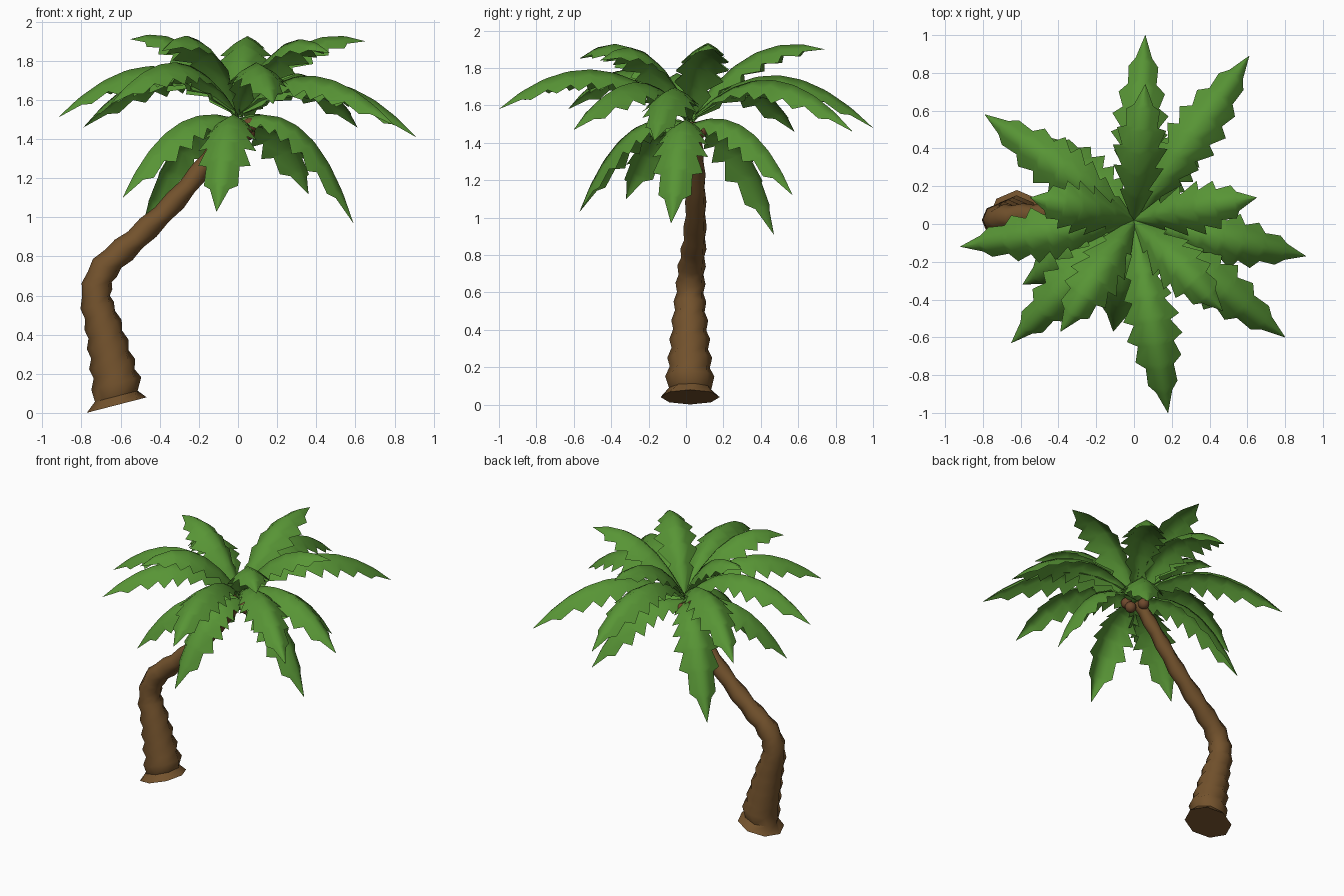
import bpy, bmesh, math
from mathutils import Vector

if "Cube" in bpy.data.objects:
    bpy.data.objects.remove(bpy.data.objects["Cube"])


def material(name, rgb):
    m = bpy.data.materials.new(name)
    m.diffuse_color = (*rgb, 1)
    m.use_nodes = True
    m.node_tree.nodes["Principled BSDF"].inputs["Base Color"].default_value = m.diffuse_color
    return m


GREEN = material("leaf green", (0.097, 0.30, 0.036))
BARK = material("bark brown", (0.172, 0.085, 0.026))
NUT = material("nut brown", (0.16, 0.068, 0.027))


def finish(name, bm, mat):
    me = bpy.data.meshes.new(name)
    bm.to_mesh(me)
    bm.free()
    me.materials.append(mat)
    me.polygons.foreach_set("use_smooth", [True] * len(me.polygons))
    ob = bpy.data.objects.new(name, me)
    bpy.context.collection.objects.link(ob)
    return ob


def lerp_table(table, t):
    for (a, va), (b, vb) in zip(table, table[1:]):
        if t <= b:
            return va + (vb - va) * (t - a) / (b - a)
    return table[-1][1]


# Frond: arched rib with tent-like drooping, saw-toothed sides
TOP_W = [(0, .03), (.1, .06), (.3, .12), (.55, .135), (.75, .107), (.9, .06), (1, 0)]
LONG_W = [(0, .02), (.1, .045), (.3, .105), (.5, .137), (.65, .135), (.8, .1), (.92, .055), (1, 0)]
LOW_W = [(0, .05), (.1, .08), (.3, .12), (.55, .14), (.75, .12), (.9, .065), (1, 0)]


def frond(name, width, teeth, root_z, tip, lift, reach):
    root, tip = Vector((0, .02, root_z)), Vector(tip)
    ctrl = root.lerp(tip, reach)
    ctrl.z = lift
    side = Vector((0, 0, 1)).cross(tip - root).normalized()
    rows = [(0, width[0][1])]
    for k in range(teeth):
        a, b = k / teeth, (k + 1) / teeth
        rows.append((a + .03, .72 * lerp_table(width, a + .03)))
        rows.append((b, 1.1 * lerp_table(width, b)))
    bm = bmesh.new()
    prev = None
    for t, w in rows:
        p = root * (1 - t) ** 2 + ctrl * 2 * t * (1 - t) + tip * t * t
        d = ((ctrl - root) * (1 - t) + (tip - ctrl) * t).normalized()
        up = d.cross(side).normalized()
        w = max(w, .001)
        cur = [bm.verts.new(p + side * u * w - up * abs(u) ** 1.35 * w * .72)
               for u in (-1, -.5, 0, .5, 1)]
        if prev:
            for i in range(4):
                bm.faces.new((prev[i + 1], prev[i], cur[i], cur[i + 1]))
        prev = cur
    bm.normal_update()
    if sum(f.normal.z for f in bm.faces) < 0:
        bmesh.ops.reverse_faces(bm, faces=bm.faces)
    finish(name, bm, GREEN)


# Tiers of fronds: tip position, arch height, arch position
UPPER = [((.06, .74, 1.90), 2.03, .45), ((.65, .14, 1.90), 2.03, .45),
         ((-.55, .14, 1.91), 2.03, .45), ((-.39, -.57, 1.85), 2.10, .48),
         ((.47, -.46, 1.84), 2.07, .48)]
MIDDLE = [((.06, 1.0, 1.48), 2.02, .45), ((.61, .89, 1.46), 1.98, .5),
          ((-.79, .58, 1.46), 1.99, .45), ((-.92, -.12, 1.51), 2.03, .45),
          ((-.65, -.63, 1.58), 2.03, .45), ((.18, -1.0, 1.58), 2.03, .5),
          ((.80, -.60, 1.47), 1.95, .45), ((.91, -.17, 1.41), 1.92, .5)]
LOWER = [((.59, -.08, .97), 1.64, .65), ((-.11, -.57, 1.03), 1.64, .62),
         ((-.59, -.32, 1.10), 1.63, .6), ((-.50, .47, .91), 1.62, .62),
         ((.36, .57, 1.12), 1.64, .6)]
for tier, fronds, width, teeth, root_z in (("upper", UPPER, TOP_W, 6, 1.54),
                                           ("middle", MIDDLE, LONG_W, 8, 1.52),
                                           ("lower", LOWER, LOW_W, 7, 1.50)):
    for i, f in enumerate(fronds):
        frond(f"{tier}_frond_{i + 1}", width, teeth, root_z, *f)

# Trunk: bent tapering path (x, y, z, radius) with ringed bark bumps
PATH = [(-.622, .02, .15, .124), (-.655, .02, .30, .108), (-.69, .02, .45, .093),
        (-.726, .022, .60, .078), (-.68, .03, .742, .072), (-.525, .045, .885, .062),
        (-.32, .052, 1.085, .054), (-.145, .05, 1.30, .047), (-.01, .03, 1.49, .042)]
STEPS = 3
pts = [Vector(p) for p in PATH]
pts = [pts[0] * 2 - pts[1]] + pts + [pts[-1] * 2 - pts[-2]]
samples = []
for i in range(1, len(pts) - 2):
    a, b, c, d = pts[i - 1:i + 3]
    for s in range(STEPS):
        t = s / STEPS
        samples.append(.5 * (2 * b + (c - a) * t + (2 * a - 5 * b + 4 * c - d) * t * t
                             + (3 * b - a - 3 * c + d) * t ** 3))
samples.append(pts[-2])
for i, q in enumerate(samples):
    q[3] *= 1.06 if i % 2 == 0 else .92

# Tilted flared foot rings below the trunk rings
rings = [Vector((-.62, .022, .04, .158)), Vector((-.622, .022, .085, .115))] + samples
bm = bmesh.new()
prev = None
SIDES = 8
for i, q in enumerate(rings):
    if i < 3:
        tan = Vector((-.25, 0, .97)).normalized()
    else:
        tan = (rings[min(i + 1, len(rings) - 1)].xyz - rings[i - 1].xyz).normalized()
    v = Vector((0, 1, 0))
    u = v.cross(tan).normalized()
    v = tan.cross(u)
    cur = []
    for k in range(SIDES):
        ang = math.tau * (k + .25 * (i % 2)) / SIDES
        cur.append(bm.verts.new(q.xyz + (u * math.cos(ang) + v * math.sin(ang)) * q[3]))
    if prev:
        for k in range(SIDES):
            n = (k + 1) % SIDES
            bm.faces.new((prev[k], prev[n], cur[n], cur[k]))
    else:
        bm.faces.new(cur[::-1])
    prev = cur
bm.faces.new(prev)
bmesh.ops.recalc_face_normals(bm, faces=bm.faces)
trunk = finish("trunk", bm, BARK)
bpy.context.view_layer.objects.active = trunk
trunk.select_set(True)
bpy.ops.object.shade_smooth_by_angle(angle=math.radians(48))

# Nuts hanging under the crown
for i, c in enumerate([(-.02, .075, 1.46), (.06, -.005, 1.47), (.05, .025, 1.43)]):
    bm = bmesh.new()
    bmesh.ops.create_uvsphere(bm, u_segments=12, v_segments=8, radius=.038)
    bmesh.ops.translate(bm, verts=bm.verts, vec=c)
    finish(f"nut_{i + 1}", bm, NUT)
